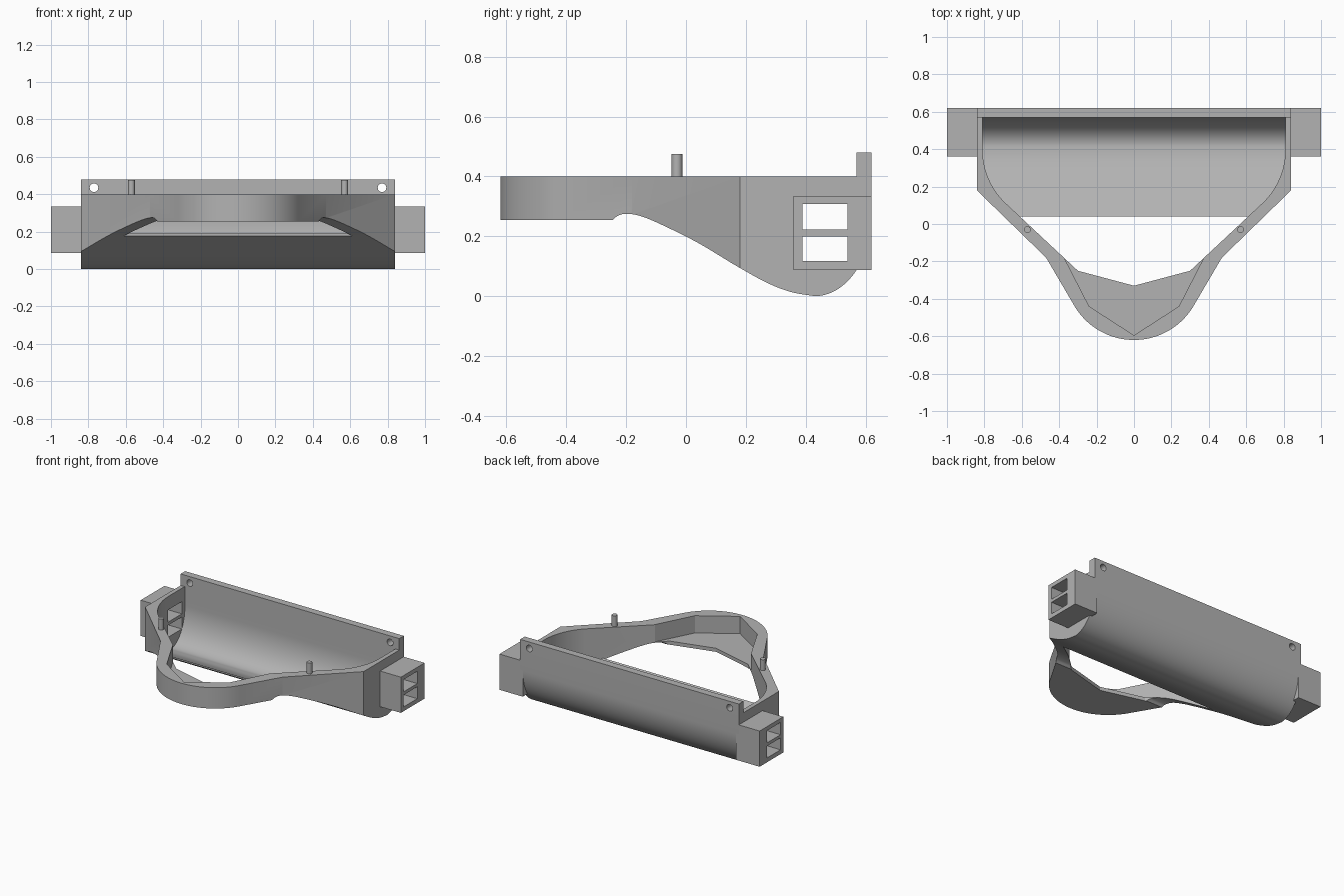
import bpy, bmesh
from math import sin, cos, pi, radians
from mathutils import Vector

if "Cube" in bpy.data.objects:
    bpy.data.objects.remove(bpy.data.objects["Cube"])

grey = bpy.data.materials.new("plain grey")
grey.use_nodes = True
COLOUR = (0.45, 0.45, 0.45, 1)
grey.diffuse_color = COLOUR
grey.node_tree.nodes["Principled BSDF"].inputs["Base Color"].default_value = COLOUR


def prism(name, pts, axis, lo, hi):
    """Extrude a 2D outline along x (pts are y,z), y (x,z) or z (x,y)."""
    place = {"x": lambda a, b, c: (c, a, b),
             "y": lambda a, b, c: (a, c, b),
             "z": lambda a, b, c: (a, b, c)}[axis]
    bm = bmesh.new()
    face = bm.faces.new([bm.verts.new(place(a, b, lo)) for a, b in pts])
    new = bmesh.ops.extrude_face_region(bm, geom=[face])["geom"]
    shift = Vector(place(0, 0, hi - lo))
    bmesh.ops.translate(bm, vec=shift, verts=[g for g in new if isinstance(g, bmesh.types.BMVert)])
    bmesh.ops.recalc_face_normals(bm, faces=bm.faces)
    mesh = bpy.data.meshes.new(name)
    bm.to_mesh(mesh)
    bm.free()
    mesh.materials.append(grey)
    obj = bpy.data.objects.new(name, mesh)
    bpy.context.collection.objects.link(obj)
    return obj


def combine(obj, tool, operation, keep=False):
    mod = obj.modifiers.new("cut", "BOOLEAN")
    mod.operation, mod.object, mod.solver = operation, tool, "EXACT"
    with bpy.context.temp_override(object=obj, active_object=obj):
        bpy.ops.object.modifier_apply(modifier=mod.name)
    if not keep:
        bpy.data.objects.remove(tool)


def arc(cx, cy, rx, ry, start, end, steps=20):
    angles = [radians(start + (end - start) * i / steps) for i in range(steps + 1)]
    return [(cx + rx * cos(t), cy + ry * sin(t)) for t in angles]


def mirrored(half):
    """Close a right-hand half outline with its mirror image."""
    return half + [(-x, y) for x, y in reversed(half) if abs(x) > 1e-5]


def rect(a0, b0, a1, b1):
    return [(a0, b0), (a1, b0), (a1, b1), (a0, b1)]


def smooth_curve(points, steps=6):
    """Catmull-Rom curve through a few points."""
    p = [Vector(q) for q in points]
    p = [2 * p[0] - p[1]] + p + [2 * p[-1] - p[-2]]
    out = []
    for a, b, c, d in zip(p, p[1:], p[2:], p[3:]):
        for i in range(steps):
            t = i / steps
            q = 0.5 * (2 * b + (c - a) * t + (2 * a - 5 * b + 4 * c - d) * t * t
                       + (3 * b - a - 3 * c + d) * t ** 3)
            out.append(tuple(q))
    return out + [tuple(p[-2])]


# Body: plan outline trimmed by the curved side profile
plan = mirrored([(0.84, 0.62), (0.84, 0.18), (0.47, -0.18)]
                + arc(0, -0.25, 0.37, 0.37, -29, -90, 24))
body = prism("curved_frame", plan, "z", -0.1, 0.4)
under = smooth_curve([(-0.245, 0.255), (-0.225, 0.27), (-0.195, 0.275), (-0.15, 0.267),
                      (-0.08, 0.238), (0.04, 0.178), (0.17, 0.1), (0.27, 0.045),
                      (0.35, 0.014), (0.43, 0)])
side = ([(-0.7, 0.5), (-0.7, 0.255)] + under
        + arc(0.43, 0.27, 0.19, 0.27, -90, 0)[1:] + [(0.62, 0.5)])
combine(body, prism("side_trim", side, "x", -1.2, 1.2), "INTERSECT")

# Open middle, with a rounded trough floor at the back
opening = mirrored([(0.81, 0.575)] + arc(0.41, 0.40, 0.4, 0.4, 0, -45)
                   + [(0.30, -0.25), (0, -0.33)])
cavity = prism("cavity", opening, "z", -0.2, 0.7)
floor = smooth_curve([(0.04, 0.19), (0.17, 0.117), (0.27, 0.068), (0.35, 0.037), (0.42, 0.025)])
hollow = ([(-0.8, 0.6), (-0.8, -0.1), (0.04, -0.1)] + floor
          + arc(0.42, 0.27, 0.155, 0.245, -90, 0)[1:] + [(0.575, 0.6)])
combine(cavity, prism("hollow_side", hollow, "x", -1.1, 1.1), "INTERSECT")
combine(body, cavity, "DIFFERENCE")

# Front pocket above the thin shelf
pocket = mirrored([(0.30, -0.18), (0.37, -0.187), (0.24, -0.44), (0, -0.595)])
combine(body, prism("pocket", pocket, "z", 0.28, 0.7), "DIFFERENCE")

# Raised back rail with a screw hole at each end
rail = prism("back_rail", rect(-0.84, 0.4, 0.84, 0.48), "y", 0.57, 0.62)
for s in (-1, 1):
    hole = prism("screw_hole", arc(s * 0.77, 0.435, 0.023, 0.023, 0, 345, 23), "y", 0.5, 0.7)
    combine(rail, hole, "DIFFERENCE")

# Side sockets, each with two rectangular slots through the wall
sockets = [prism(n, rect(0.36, 0.087, 0.62, 0.335), "x", *sorted((s * 0.82, s * 1.0)))
           for n, s in (("left_socket", 1), ("right_socket", -1))]
for z0, z1 in ((0.117, 0.2), (0.222, 0.307)):
    slot = prism("slot", rect(0.39, z0, 0.54, z1), "x", -1.1, 1.1)
    for part in sockets + [body]:
        combine(part, slot, "DIFFERENCE", keep=True)
    bpy.data.objects.remove(slot)

# Locating pegs on the arms
pegs = [prism(n, arc(s * 0.57, -0.03, 0.018, 0.018, 0, 345, 23), "z", 0.38, 0.475)
        for n, s in (("left_peg", 1), ("right_peg", -1))]

# Smooth the curves, keep the corners sharp
bpy.ops.object.select_all(action="DESELECT")
for obj in [body, rail] + sockets + pegs:
    obj.select_set(True)
bpy.context.view_layer.objects.active = body
bpy.ops.object.shade_smooth_by_angle(angle=radians(15.5))
